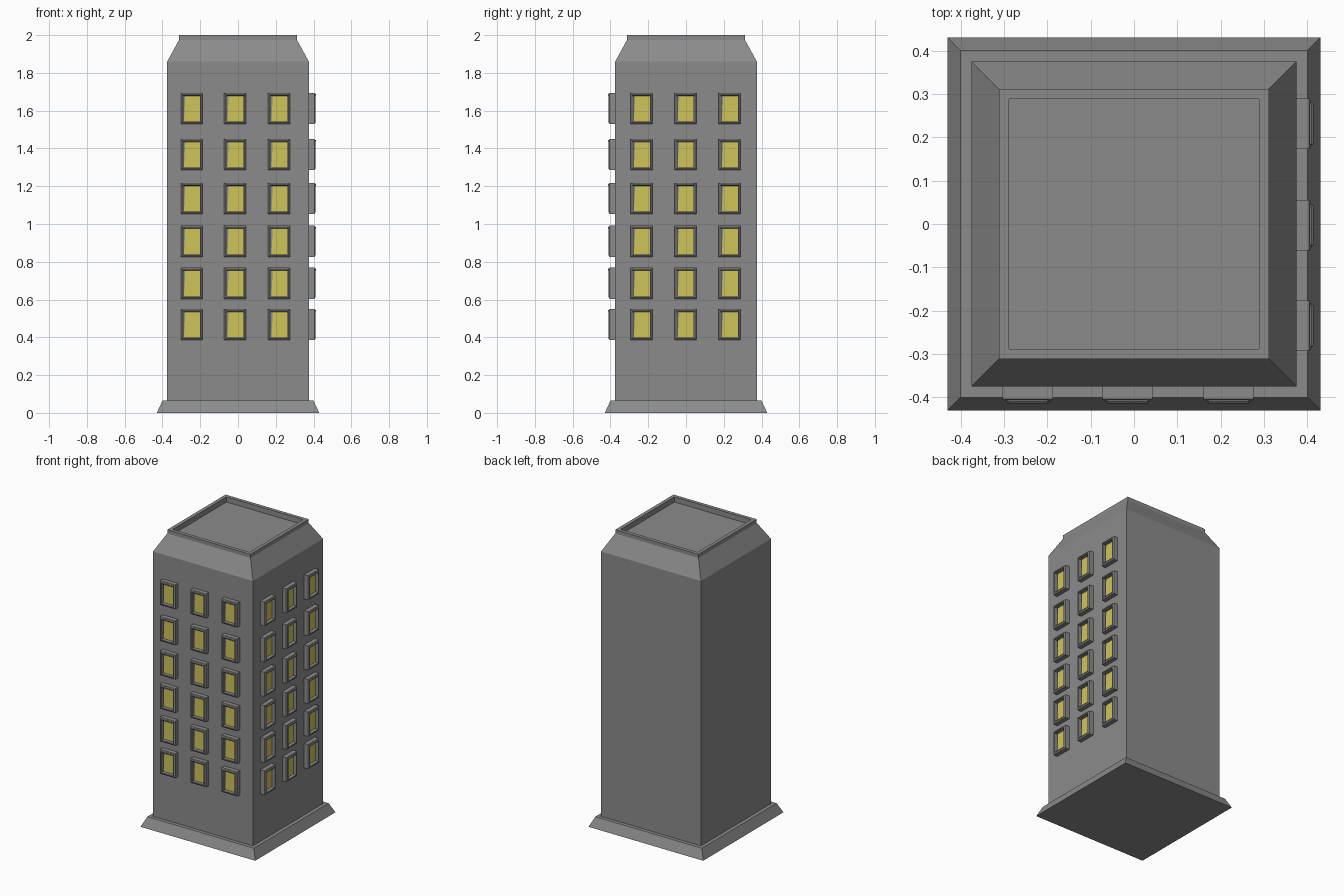
import bpy
import bmesh
from math import radians
from mathutils import Matrix

cube = bpy.data.objects.get("Cube")
if cube:
    bpy.data.objects.remove(cube, do_unlink=True)


def material(name, color):
    m = bpy.data.materials.new(name)
    m.use_nodes = True
    m.diffuse_color = color
    m.node_tree.nodes["Principled BSDF"].inputs["Base Color"].default_value = color
    return m


concrete = material("grey concrete", (0.26, 0.26, 0.26, 1))
glass = material("lit yellow glass", (0.62, 0.56, 0.1, 1))


def make_object(name, bm, mats):
    bmesh.ops.recalc_face_normals(bm, faces=bm.faces)
    mesh = bpy.data.meshes.new(name)
    bm.to_mesh(mesh)
    bm.free()
    for m in mats:
        mesh.materials.append(m)
    obj = bpy.data.objects.new(name, mesh)
    bpy.context.collection.objects.link(obj)
    return obj


def bridge(bm, a, b):
    n = len(a)
    for i in range(n):
        bm.faces.new((a[i], a[(i + 1) % n], b[(i + 1) % n], b[i]))


def square_stack(name, profile):
    """Stack square rings given as (half width, height) and close both ends."""
    bm = bmesh.new()
    rings = [[bm.verts.new((sx * h, sy * h, z))
              for sx, sy in ((-1, -1), (1, -1), (1, 1), (-1, 1))]
             for h, z in profile]
    for a, b in zip(rings, rings[1:]):
        bridge(bm, a, b)
    bm.faces.new(rings[0])
    bm.faces.new(rings[-1])
    return make_object(name, bm, [concrete])


# Flared plinth, and tower with sloped crown and recessed roof
square_stack("plinth", [(0.43, 0), (0.40, 0.065)])
square_stack("tower", [(0.375, 0.03), (0.375, 1.86), (0.312, 1.975),
                       (0.312, 2.0), (0.288, 2.0), (0.288, 1.965)])

WALL = 0.375


def add_window(bm, cx, cz):
    """Raised frame with a chamfered face, a deep reveal and a pane."""
    # left, right, bottom, top, distance out from the wall
    loops = [(-0.058, 0.058, -0.083, 0.082, -0.005),
             (-0.058, 0.058, -0.083, 0.082, 0.029),
             (-0.050, 0.050, -0.075, 0.072, 0.035),
             (-0.043, 0.044, -0.070, 0.066, 0.035),
             (-0.043, 0.044, -0.070, 0.066, 0.012)]
    rings = [[bm.verts.new((cx + x, -WALL - d, cz + z))
              for x, z in ((l, b), (r, b), (r, t), (l, t))]
             for l, r, b, t, d in loops]
    for a, b in zip(rings, rings[1:]):
        bridge(bm, a, b)
    bm.faces.new(rings[0])
    pane = bm.faces.new(rings[-1])
    pane.material_index = 1
    # Thin hood lip along the top of the frame
    lip = bmesh.ops.create_cube(bm, size=1, matrix=Matrix.Translation(
        (cx, -WALL - 0.032, cz + 0.072)) @ Matrix.Diagonal((0.10, 0.014, 0.012, 1)))
    bmesh.ops.bevel(bm, geom=list({e for v in lip["verts"] for e in v.link_edges}),
                    offset=0.004, segments=1, affect='EDGES')
    # Leaning jamb inside the left of the reveal
    jamb = [bm.verts.new((cx + x, -WALL - d, cz + z))
            for x, z, d in ((-0.043, -0.07, 0.012), (-0.041, -0.07, 0.014),
                            (-0.034, 0.066, 0.014), (-0.043, 0.066, 0.012))]
    bm.faces.new(jamb)


def window_grid(name, columns, angle):
    bm = bmesh.new()
    for cx in columns:
        for cz in (0.468, 0.687, 0.909, 1.136, 1.368, 1.612):
            add_window(bm, cx, cz)
    bmesh.ops.rotate(bm, verts=bm.verts, matrix=Matrix.Rotation(radians(angle), 3, 'Z'))
    return make_object(name, bm, [concrete, glass])


# Windows on the front and on the model's left
window_grid("front_windows", (-0.245, -0.015, 0.218), 0)
window_grid("side_windows", (-0.235, -0.003, 0.231), 90)
